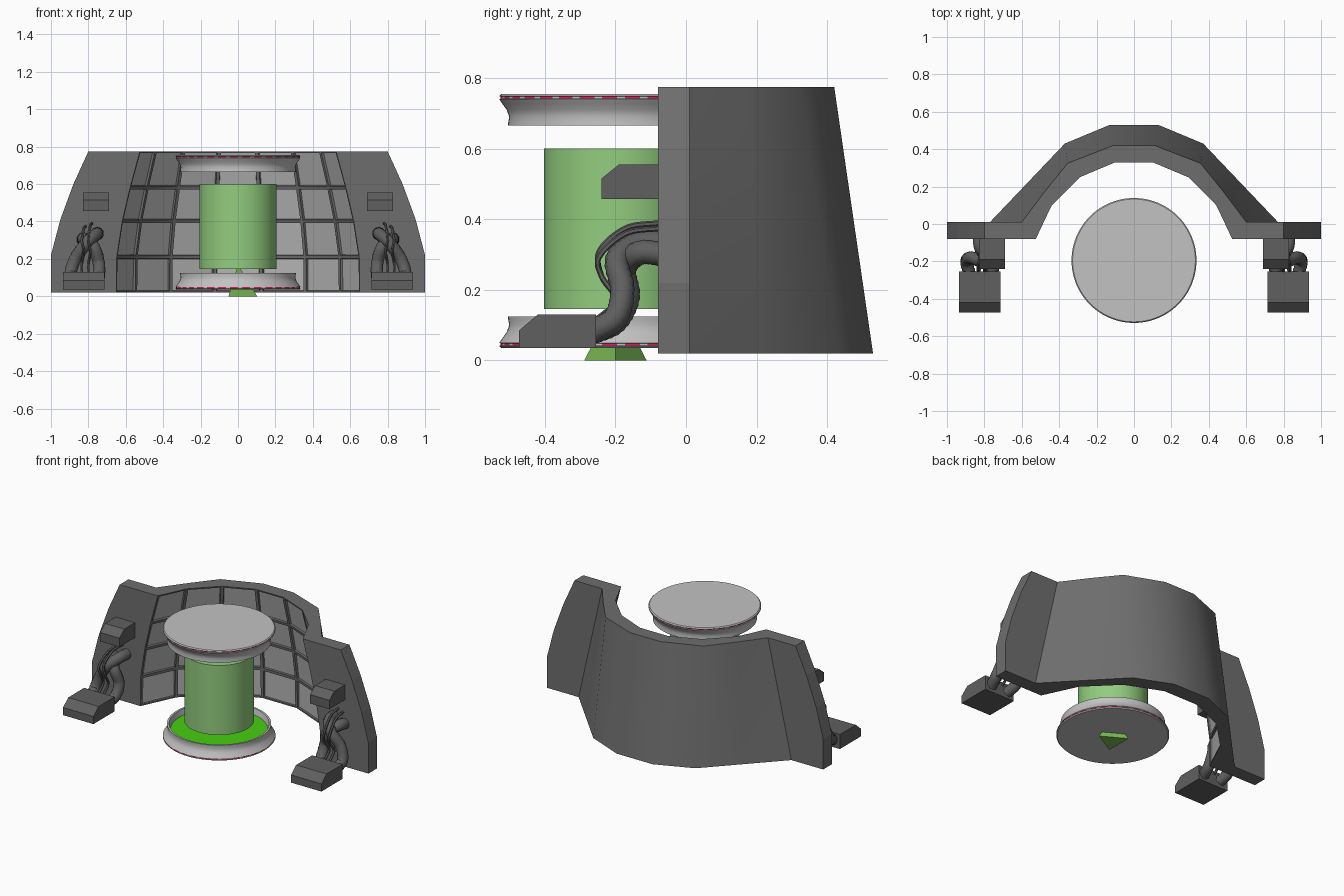
import bpy, bmesh, math
from mathutils import Vector

if "Cube" in bpy.data.objects:
    bpy.data.objects.remove(bpy.data.objects["Cube"])


def material(name, r, g, b):
    m = bpy.data.materials.new(name)
    m.diffuse_color = (r, g, b, 1)
    m.use_nodes = True
    m.node_tree.nodes["Principled BSDF"].inputs["Base Color"].default_value = m.diffuse_color
    return m


WALL = material("wall grey", 0.155, 0.155, 0.155)
DARK = material("dark grey", 0.115, 0.115, 0.115)
PANEL = material("panel grey", 0.47, 0.47, 0.47)
LIGHT = material("light grey", 0.54, 0.54, 0.54)
RED = material("signal red", 0.8, 0.01, 0.1)
GREEN = material("soft green", 0.29, 0.61, 0.21)
FLOOR = material("bright green", 0.06, 0.62, 0.005)
MARK = material("leaf green", 0.2, 0.52, 0.09)


def finish(name, bm, mats, smooth=None):
    mesh = bpy.data.meshes.new(name)
    bm.to_mesh(mesh)
    bm.free()
    for m in mats:
        mesh.materials.append(m)
    ob = bpy.data.objects.new(name, mesh)
    bpy.context.collection.objects.link(ob)
    if smooth:
        bpy.ops.object.select_all(action='DESELECT')
        ob.select_set(True)
        bpy.context.view_layer.objects.active = ob
        bpy.ops.object.shade_smooth_by_angle(angle=math.radians(smooth))
    return ob


def prism(name, outline, depth, mat):
    """Extrude a closed outline of 3D points along a vector."""
    bm = bmesh.new()
    a = [bm.verts.new(p) for p in outline]
    b = [bm.verts.new(Vector(p) + Vector(depth)) for p in outline]
    bm.faces.new(a)
    bm.faces.new(b)
    n = len(a)
    for i in range(n):
        j = (i + 1) % n
        bm.faces.new((a[i], a[j], b[j], b[i]))
    bmesh.ops.recalc_face_normals(bm, faces=bm.faces[:])
    return finish(name, bm, [mat])


def lathe(name, profile, centre, mats, rule, steps=48):
    """Spin (radius, z) points; the ends lie on the axis."""
    bm = bmesh.new()
    rings = []
    for r, z in profile:
        if r == 0:
            rings.append([bm.verts.new((centre[0], centre[1], z))] * steps)
        else:
            rings.append([bm.verts.new((centre[0] + r * math.cos(2 * math.pi * i / steps),
                                        centre[1] + r * math.sin(2 * math.pi * i / steps), z))
                          for i in range(steps)])
    for k in range(len(rings) - 1):
        for i in range(steps):
            j = (i + 1) % steps
            quad = [rings[k][i], rings[k][j], rings[k + 1][j], rings[k + 1][i]]
            f = bm.faces.new(list(dict.fromkeys(quad)))
            f.material_index = rule(k, i)
    bmesh.ops.recalc_face_normals(bm, faces=bm.faces[:])
    return finish(name, bm, mats, 30)


def hose(name, points, radius, mat, ribs=0.0, sides=10):
    """Sweep a round tube along a smooth path, with optional ribs."""
    p = [Vector(q) for q in points]
    p = [2 * p[0] - p[1]] + p + [2 * p[-1] - p[-2]]
    path = []
    for k in range(1, len(p) - 2):
        a, b, c, d = p[k - 1:k + 3]
        for s in range(10):
            t = s / 10
            path.append(0.5 * (2 * b + (c - a) * t + (2 * a - 5 * b + 4 * c - d) * t * t
                               + (3 * b - a - 3 * c + d) * t ** 3))
    path.append(p[-2])
    bm = bmesh.new()
    rings = []
    for k, q in enumerate(path):
        tangent = (path[min(k + 1, len(path) - 1)] - path[max(k - 1, 0)]).normalized()
        u = tangent.cross(Vector((1, 0, 0))).normalized()
        v = tangent.cross(u)
        r = radius * (1 - ribs * (k % 2))
        rings.append([bm.verts.new(q + r * (u * math.cos(w) + v * math.sin(w)))
                      for w in (2 * math.pi * i / sides for i in range(sides))])
    for a, b in zip(rings, rings[1:]):
        for i in range(sides):
            j = (i + 1) % sides
            bm.faces.new((a[i], a[j], b[j], b[i]))
    bm.faces.new(rings[0])
    bm.faces.new(rings[-1])
    bmesh.ops.recalc_face_normals(bm, faces=bm.faces[:])
    return finish(name, bm, [mat], 50)


# Curved back wall: inner panel grid, plain tapered outside
FRONT, BACK = -0.08, 0.01
LEVELS = [(0.02, 1.24), (0.21, 1.235), (0.40, 1.18), (0.58, 1.10), (0.775, 1.0)]
half_in = [(0.525, -0.08), (0.44, 0.10), (0.29, 0.25), (0.10, 0.33)]
half_low = [(0.77, 0.01), (0.57, 0.22), (0.37, 0.43), (0.13, 0.53)]
half_top = [(0.60, 0.01), (0.48, 0.17), (0.355, 0.325), (0.11, 0.42)]


def both(half):
    return half + [(-x, y) for x, y in reversed(half)]


bm = bmesh.new()
inner, outer = [], []
for z, s in LEVELS:
    t = (z - 0.02) / 0.755
    inner.append([bm.verts.new((x * s, FRONT + (y - FRONT) * s, z)) for x, y in both(half_in)])
    outer.append([bm.verts.new((a[0] + (b[0] - a[0]) * t, a[1] + (b[1] - a[1]) * t, z))
                  for a, b in zip(both(half_low), both(half_top))])
panels = []
for k in range(4):
    for i in range(7):
        panels.append(bm.faces.new((inner[k][i], inner[k][i + 1], inner[k + 1][i + 1], inner[k + 1][i])))
        bm.faces.new((outer[k][i], outer[k][i + 1], outer[k + 1][i + 1], outer[k + 1][i]))
    for i in (0, 7):
        bm.faces.new((inner[k][i], outer[k][i], outer[k + 1][i], inner[k + 1][i]))
for k in (0, 4):
    for i in range(7):
        bm.faces.new((inner[k][i], inner[k][i + 1], outer[k][i + 1], outer[k][i]))
bmesh.ops.recalc_face_normals(bm, faces=bm.faces[:])
bmesh.ops.inset_individual(bm, faces=panels, thickness=0.013, depth=0)
bmesh.ops.inset_individual(bm, faces=panels, thickness=0.002, depth=-0.012)
for f in panels:
    f.material_index = 1
finish("curved_wall", bm, [WALL, PANEL], 32)

# Dishes, lower and upper, with a dashed red groove around the flared edge
CENTRE = (0, -0.195)
dish = [(0, 0.035), (0.328, 0.035), (0.334, 0.041), (0.331, 0.0425), (0.331, 0.0485), (0.334, 0.050),
        (0.326, 0.062), (0.313, 0.080), (0.306, 0.100), (0.309, 0.118), (0.309, 0.125), (0.297, 0.125),
        (0.288, 0.088), (0, 0.088)]


def dish_colour(k, i):
    if k == 3 and i % 3:
        return 1
    return 2 if k == 12 else 0


lathe("lower_dish", dish, CENTRE, [LIGHT, RED, FLOOR], dish_colour, 96)
lathe("upper_dish", [(r, 0.79 - z) for r, z in dish], CENTRE, [LIGHT, RED, FLOOR], dish_colour, 96)

# Green core cylinder
lathe("core_cylinder", [(0, 0.145), (0.207, 0.145), (0.207, 0.60), (0, 0.60)], CENTRE,
      [GREEN], lambda k, i: 0)

# Three-sided spike under and through the lower dish
lathe("base_spike", [(0, 0), (0.102, 0), (0, 0.17)], (0, -0.2), [MARK], lambda k, i: 0, 3)

for side, tag in ((-1, "left"), (1, "right")):
    def flip(points):
        return [(side * x, y, z) for x, y, z in points]

    # Side wing with a tapered outer edge
    edge = [(0.525 * s, FRONT, z) for z, s in LEVELS]
    edge += [(0.80, FRONT, 0.775), (0.88, FRONT, 0.60), (0.95, FRONT, 0.41),
             (1.0, FRONT, 0.22), (1.0, FRONT, 0.02)]
    prism(tag + "_wing", flip(edge), (0, BACK - FRONT, 0), WALL)

    # Floor console and wall box, both with a chamfered front
    prism(tag + "_floor_console", flip([(0.715, y, z) for y, z in (
        (-0.473, 0.035), (-0.473, 0.085), (-0.42, 0.13), (-0.255, 0.13), (-0.255, 0.035))]),
        (side * 0.22, 0, 0), DARK)
    prism(tag + "_wall_box", flip([(0.69, y, z) for y, z in (
        (-0.24, 0.457), (-0.24, 0.515), (-0.19, 0.555), (-0.07, 0.555), (-0.07, 0.457))]),
        (side * 0.14, 0, 0), DARK)

    # Ribbed hoses and thin cables from the wing to the console
    hose(tag + "_outer_hose", flip([(0.75, -0.06, 0.335), (0.76, -0.14, 0.33), (0.81, -0.195, 0.285),
         (0.87, -0.18, 0.20), (0.895, -0.20, 0.12), (0.88, -0.265, 0.08)]), 0.035, DARK, 0.05)
    hose(tag + "_inner_hose", flip([(0.83, -0.06, 0.30), (0.82, -0.13, 0.305), (0.77, -0.175, 0.26),
         (0.745, -0.165, 0.18), (0.745, -0.20, 0.11), (0.76, -0.265, 0.08)]), 0.035, DARK, 0.05)
    for n, (dx, dz) in enumerate(((0, 0), (0.035, -0.015))):
        hose(f"{tag}_cable_{n + 1}", flip([(0.78 + dx, -0.07, 0.39 + dz), (0.79 + dx, -0.17, 0.375 + dz),
             (0.80 + dx, -0.245, 0.31 + dz), (0.79 + dx, -0.24, 0.24), (0.80 + dx, -0.20, 0.17),
             (0.80 + dx, -0.26, 0.11)]), 0.008, DARK, 0, 6)
